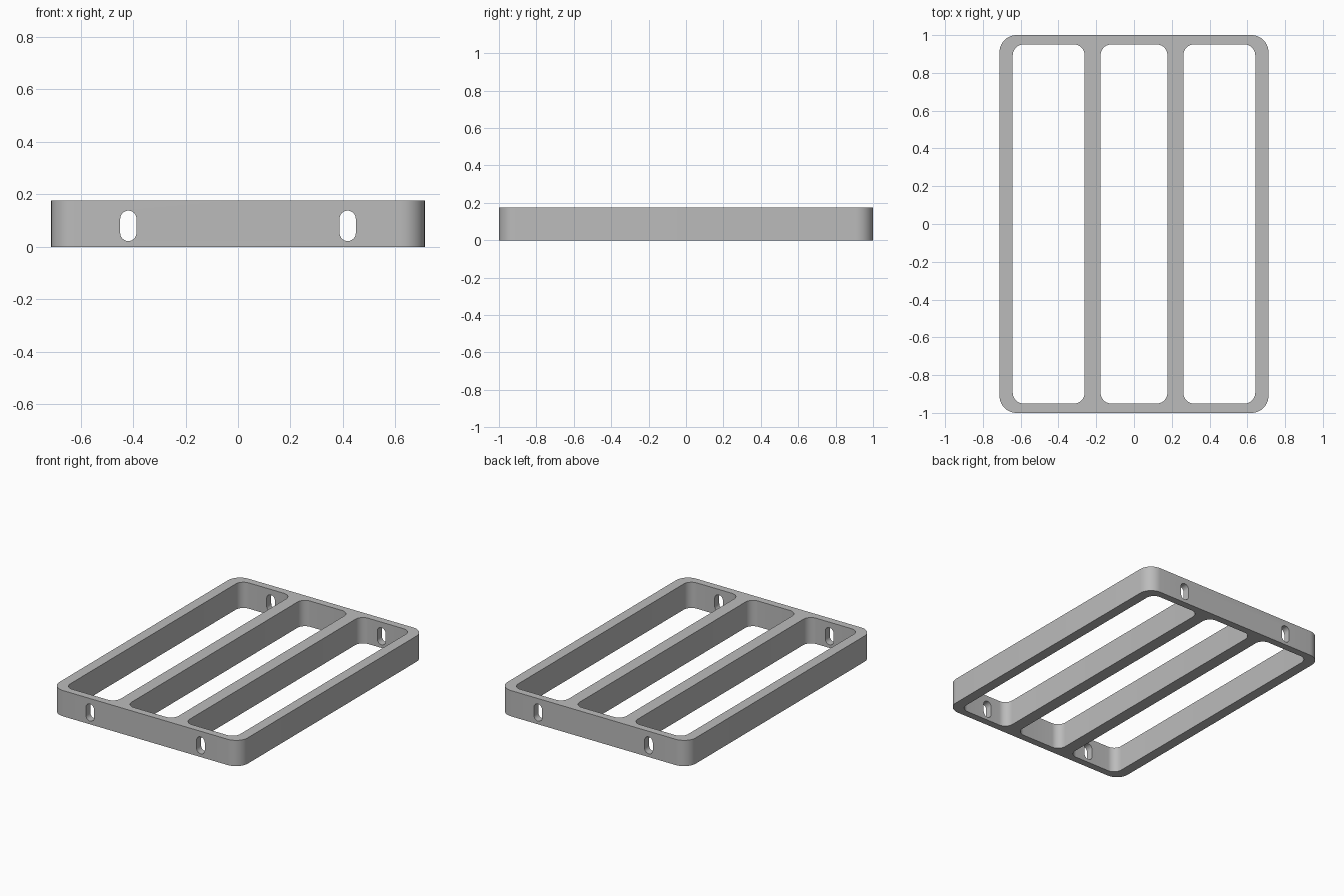
import bpy, bmesh, math
from mathutils import Matrix, Vector

default = bpy.data.objects.get("Cube")
if default:
    bpy.data.objects.remove(default, do_unlink=True)

HALF_X, HALF_Y, HEIGHT = 0.712, 1.0, 0.176

grey = bpy.data.materials.new("plain grey")
grey.use_nodes = True
colour = (0.5, 0.5, 0.5, 1)
grey.diffuse_color = colour
grey.node_tree.nodes["Principled BSDF"].inputs["Base Color"].default_value = colour


def rounded_prism(name, half_w, half_l, radius, depth, matrix, steps=10):
    """Rounded rectangle centred on its origin, extruded evenly both ways."""
    bm = bmesh.new()
    verts = []
    for quarter, (sx, sy) in enumerate([(1, 1), (-1, 1), (-1, -1), (1, -1)]):
        for i in range(steps + 1):
            a = math.pi / 2 * (quarter + i / steps)
            x = sx * (half_w - radius) + radius * math.cos(a)
            y = sy * (half_l - radius) + radius * math.sin(a)
            verts.append(bm.verts.new((x, y, -depth / 2)))
    bmesh.ops.remove_doubles(bm, verts=verts, dist=1e-5)
    base = bm.faces.new(bm.verts[:])
    side = bmesh.ops.extrude_face_region(bm, geom=[base])["geom"]
    top = [g for g in side if isinstance(g, bmesh.types.BMVert)]
    bmesh.ops.translate(bm, verts=top, vec=Vector((0, 0, depth)))
    bmesh.ops.transform(bm, matrix=matrix, verts=bm.verts)
    bmesh.ops.recalc_face_normals(bm, faces=bm.faces)
    mesh = bpy.data.meshes.new(name)
    bm.to_mesh(mesh)
    bm.free()
    mesh.materials.append(grey)
    obj = bpy.data.objects.new(name, mesh)
    bpy.context.collection.objects.link(obj)
    return obj


# Outer body
frame = rounded_prism("divided_frame", HALF_X, HALF_Y, 0.09, HEIGHT,
                      Matrix.Translation((0, 0, HEIGHT / 2)))

# Three long openings that leave two dividers
cutters = []
for x, half_w in [(-0.4515, 0.1905), (0, 0.177), (0.4515, 0.1905)]:
    cutters.append(rounded_prism("opening_cutter", half_w, 0.951, 0.058, 1,
                                 Matrix.Translation((x, 0, HEIGHT / 2))))

# Upright slots through both end walls
for x in (-0.418, 0.418):
    place = Matrix.Translation((x, 0, 0.08)) @ Matrix.Rotation(math.pi / 2, 4, "X")
    cutters.append(rounded_prism("slot_cutter", 0.031, 0.058, 0.031, 3, place))

# Cut the frame and discard the cutters
bpy.ops.object.select_all(action="DESELECT")
frame.select_set(True)
bpy.context.view_layer.objects.active = frame
for cutter in cutters:
    mod = frame.modifiers.new("cut", "BOOLEAN")
    mod.operation = "DIFFERENCE"
    mod.solver = "EXACT"
    mod.object = cutter
    bpy.ops.object.modifier_apply(modifier=mod.name)
    bpy.data.objects.remove(cutter, do_unlink=True)

bpy.ops.object.shade_smooth_by_angle(angle=math.radians(30))
